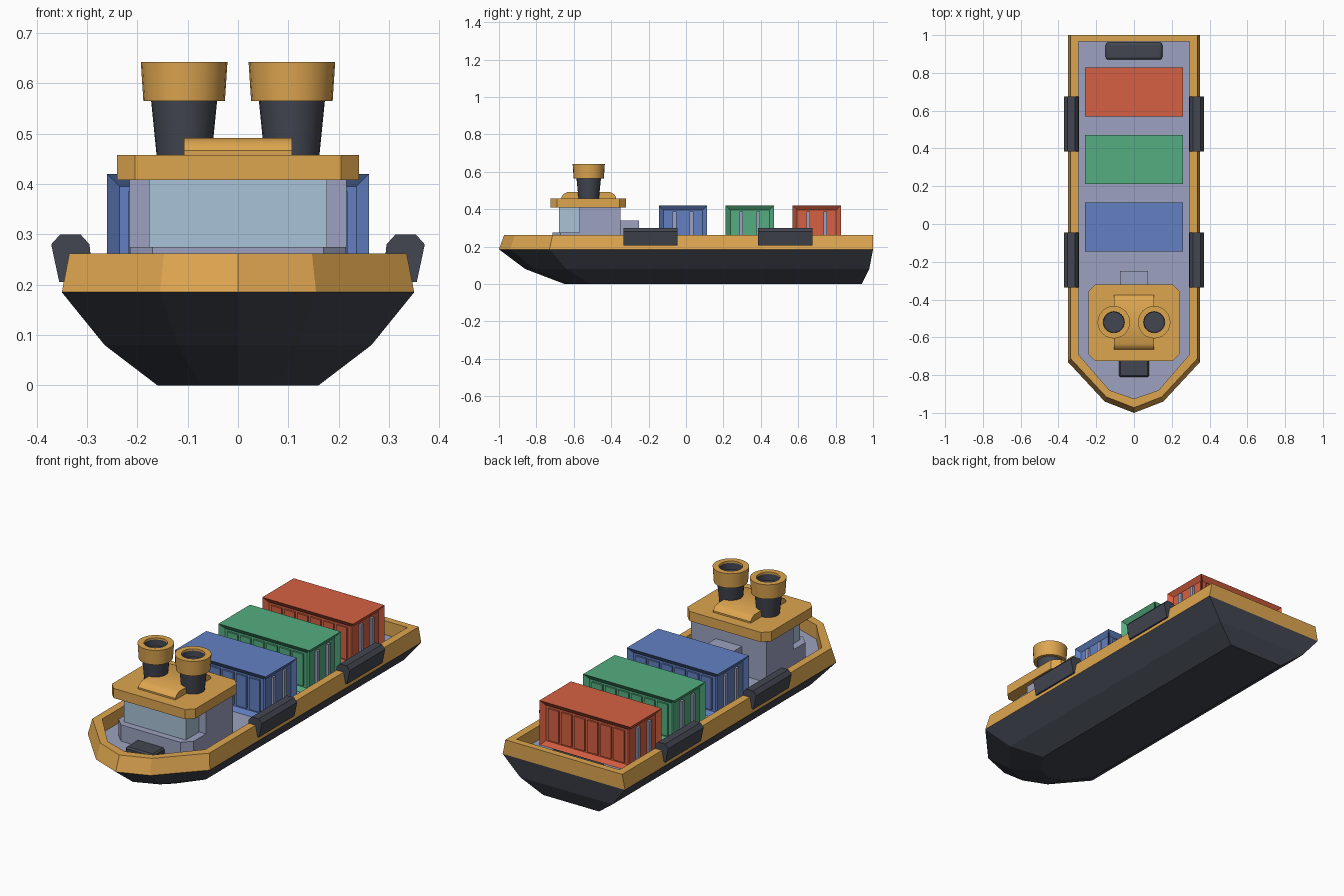
import bpy, bmesh, math

if "Cube" in bpy.data.objects:
    bpy.data.objects.remove(bpy.data.objects["Cube"])

def mat(name, r, g, b):
    m = bpy.data.materials.new(name)
    lin = [((c / 255 + 0.055) / 1.055) ** 2.4 for c in (r, g, b)]
    m.diffuse_color = (*lin, 1)
    m.use_nodes = True
    m.node_tree.nodes["Principled BSDF"].inputs["Base Color"].default_value = m.diffuse_color
    return m

DARK = mat("charcoal", 66, 70, 80)
GOLD = mat("ochre", 222, 166, 80)
GREY = mat("lavender grey", 156, 162, 192)
GLASS = mat("window blue", 168, 194, 214)
RED = mat("container red", 214, 96, 66)
GREEN = mat("container green", 84, 174, 128)
BLUE = mat("container blue", 98, 128, 194)

def finish(name, bm, material, bevel=0, segments=1, smooth=False):
    bmesh.ops.recalc_face_normals(bm, faces=bm.faces)
    me = bpy.data.meshes.new(name)
    bm.to_mesh(me)
    bm.free()
    me.materials.append(material)
    ob = bpy.data.objects.new(name, me)
    bpy.context.collection.objects.link(ob)
    if bevel:
        b = ob.modifiers.new("bevel", 'BEVEL')
        b.width, b.segments = bevel, segments
    if smooth:
        bpy.context.view_layer.objects.active = ob
        ob.select_set(True)
        bpy.ops.object.shade_smooth_by_angle(angle=math.radians(35))
        ob.select_set(False)
    return ob

def loft(name, rings, material, caps=(True, True), **kw):
    """Bridge equal-length rings of 3D points and cap the ends."""
    bm = bmesh.new()
    vs = [[bm.verts.new(p) for p in r] for r in rings]
    n = len(rings[0])
    for a, b in zip(vs, vs[1:]):
        for i in range(n):
            j = (i + 1) % n
            bm.faces.new((a[i], a[j], b[j], b[i]))
    for ring, cap in ((vs[0], caps[0]), (vs[-1], caps[1])):
        if cap:
            bm.faces.new(ring)
    return finish(name, bm, material, **kw)

def add_box(bm, x0, x1, y0, y1, z0, z1):
    vs = bmesh.ops.create_cube(bm, size=1)["verts"]
    for v in vs:
        v.co = (x1 if v.co.x > 0 else x0, y1 if v.co.y > 0 else y0, z1 if v.co.z > 0 else z0)
    return vs

def box(name, dims, material, **kw):
    bm = bmesh.new()
    add_box(bm, *dims)
    return finish(name, bm, material, **kw)

def outline(z, half):
    """Mirror a half outline (first point on the centre line)."""
    pts = half + [(-x, y) for x, y in reversed(half) if x > 0]
    return [(x, y, z) for x, y in pts]

# Hull, bulwark and deck
DECK = 0.19
rim = [(0, -1), (0.155, -0.94), (0.35, -0.73), (0.35, 1)]
inner = [(0, -0.925), (0.13, -0.88), (0.295, -0.69), (0.295, 0.965)]
loft("hull", [
    outline(0, [(0, -0.65), (0.075, -0.62), (0.16, -0.51), (0.16, 0.94)]),
    outline(0.08, [(0, -0.86), (0.12, -0.81), (0.265, -0.64), (0.265, 0.98)]),
    outline(0.185, rim)], DARK)
loft("bulwark", [
    outline(0.185, rim),
    outline(0.262, [(0, -0.972), (0.147, -0.915), (0.335, -0.713), (0.335, 1)]),
    outline(0.262, inner), outline(0.186, inner)], GOLD, caps=(False, False))
loft("deck", [outline(0.186, inner), outline(DECK, inner)], GREY)

# Deck hatches
box("bow_hatch", (-0.08, 0.08, -0.81, -0.70, DECK - 0.003, 0.222), DARK, bevel=0.008)
box("stern_hatch", (-0.15, 0.15, 0.87, 0.962, DECK - 0.003, 0.222), DARK, bevel=0.015, segments=3, smooth=True)

# Fenders hooked over the rail
section = [(0.340, 0.205), (0.355, 0.205), (0.371, 0.28), (0.353, 0.30),
           (0.313, 0.30), (0.295, 0.28), (0.290, 0.23), (0.31, 0.23)]
for side, sx in (("right", 1), ("left", -1)):
    for pos, y0, y1 in (("front", -0.335, -0.045), ("back", 0.385, 0.675)):
        loft(f"fender_{pos}_{side}", [[(sx * x, y, z) for x, z in section] for y in (y0, y1)], DARK)

# Cabin
skirt = [(0.17, -0.715), (0.215, -0.67), (0.215, -0.36)]
loft("cabin_base", [outline(DECK - 0.003, skirt), outline(0.275, skirt)], GREY)
box("cabin_body", (-0.2155, 0.2155, -0.57, -0.35, DECK - 0.003, 0.412), GREY)
box("cabin_window", (-0.177, 0.177, -0.68, -0.56, 0.27, 0.412), GLASS)
box("cabin_rear_locker", (-0.075, 0.075, -0.36, -0.25, DECK - 0.003, 0.34), GREY)

# Roof with clipped corners and a raised block
roof = [(0.205, -0.725), (0.24, -0.69), (0.24, -0.355), (0.205, -0.32)]
loft("roof", [outline(0.408, roof), outline(0.458, roof)], GOLD)
ridge = [(-0.665, 0.456), (-0.665, 0.466), (-0.655, 0.480), (-0.635, 0.491),
         (-0.405, 0.491), (-0.385, 0.480), (-0.375, 0.466), (-0.375, 0.456)]
loft("roof_block", [[(x, y, z) for y, z in ridge] for x in (-0.107, 0.107)], GOLD, smooth=True)

# Funnels
def circle(cx, cy, r, z, n=24):
    return [(cx + r * math.cos(2 * math.pi * i / n), cy + r * math.sin(2 * math.pi * i / n), z) for i in range(n)]

for side, cx in (("right", 0.107), ("left", -0.107)):
    cy = -0.52
    loft(f"funnel_{side}", [circle(cx, cy, 0.054, 0.45), circle(cx, cy, 0.066, 0.57)], DARK, smooth=True)
    loft(f"funnel_cap_{side}", [circle(cx, cy, r, z) for r, z in
         ((0.06, 0.565), (0.081, 0.565), (0.086, 0.642), (0.056, 0.642), (0.056, 0.62))],
         GOLD, caps=(False, False), smooth=True)
    loft(f"funnel_bore_{side}", [circle(cx, cy, r, z) for r, z in
         ((0.056, 0.632), (0.054, 0.60))], DARK, caps=(False, True), smooth=True)

# Cargo containers with recessed ribbed sides and door rods
for cname, material, y0 in (("blue", BLUE, -0.145), ("green", GREEN, 0.212), ("red", RED, 0.57)):
    y1, z0, z1 = y0 + 0.258, DECK - 0.003, 0.42
    bm = bmesh.new()
    add_box(bm, -0.26, 0.26, y0, y1, z0, z1)
    bm.normal_update()
    sides = [f for f in bm.faces if abs(f.normal.z) < 0.5]
    bmesh.ops.inset_individual(bm, faces=sides, thickness=0.035, depth=-0.018)
    # Raised panels on the long sides
    for i in range(6):
        x = -0.1875 + i * 0.075
        for ya, yb in ((y0 + 0.009, y0 + 0.02), (y1 - 0.02, y1 - 0.009)):
            add_box(bm, x - 0.03, x + 0.03, ya, yb, z0 + 0.034, z1 - 0.034)
    finish(f"container_{cname}", bm, material)
    # Door rods on the short ends
    bm = bmesh.new()
    for sx in (-1, 1):
        for dy in (-0.045, 0.045):
            c = (y0 + y1) / 2 + dy
            xs = sorted((sx * 0.235, sx * 0.254))
            add_box(bm, *xs, c - 0.01, c + 0.01, z0 + 0.034, z1 - 0.034)
    finish(f"container_{cname}_rods", bm, GREY)
